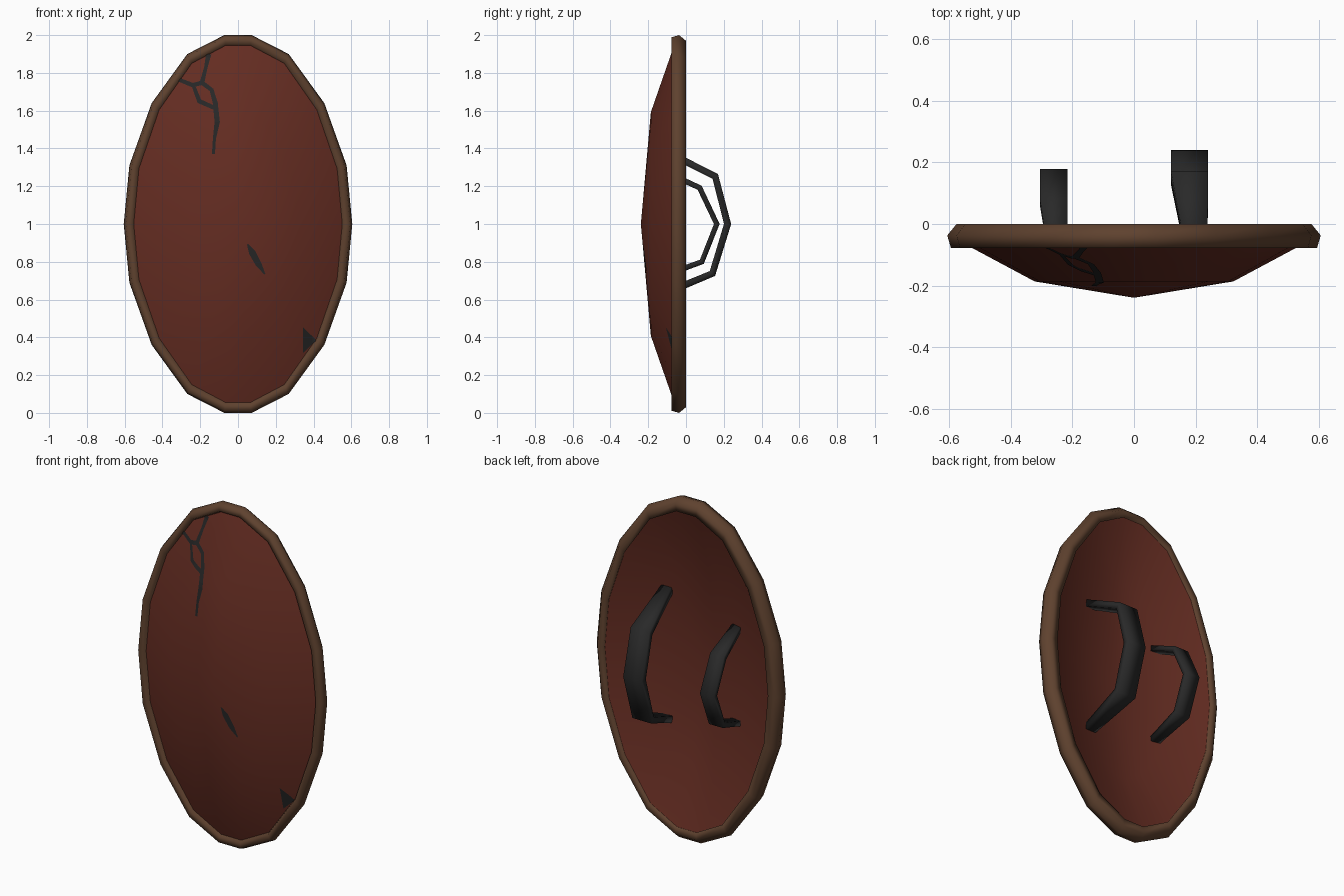
import bpy, bmesh, math
from mathutils import Vector
from mathutils.bvhtree import BVHTree

if "Cube" in bpy.data.objects:
    bpy.data.objects.remove(bpy.data.objects["Cube"])


def material(name, rgb):
    m = bpy.data.materials.new(name)
    m.diffuse_color = (*rgb, 1)
    m.use_nodes = True
    m.node_tree.nodes["Principled BSDF"].inputs["Base Color"].default_value = m.diffuse_color
    return m


RED = material("dark red paint", (0.130, 0.026, 0.016))
WOOD = material("brown rim", (0.114, 0.054, 0.028))
STRAP = material("black strap", (0.022, 0.022, 0.022))
CRACK = material("dark crack", (0.020, 0.020, 0.020))


def finish(name, bm, mat, angle=None, normals=True):
    if normals:
        bmesh.ops.recalc_face_normals(bm, faces=bm.faces)
    me = bpy.data.meshes.new(name)
    bm.to_mesh(me)
    bm.free()
    me.materials.append(mat)
    ob = bpy.data.objects.new(name, me)
    bpy.context.collection.objects.link(ob)
    if angle:
        bpy.ops.object.select_all(action='DESELECT')
        ob.select_set(True)
        bpy.context.view_layer.objects.active = ob
        bpy.ops.object.shade_smooth_by_angle(angle=math.radians(angle))
    return ob


def bridge(bm, a, b):
    for i in range(len(a)):
        j = (i + 1) % len(a)
        bm.faces.new((a[i], a[j], b[j], b[i]))


# 18-sided oval outline, one quarter mirrored twice
HX, HZ = 0.605, 1.0
quarter = [(0.575, 0.31), (0.457, 0.64), (0.268, 0.90), (0.072, 1.0)]
half = [(HX, 0)] + quarter + [(-x, z) for x, z in reversed(quarter)]
outline = half + [(-x, -z) for x, z in half]


def ring(bm, rx, rz, y):
    return [bm.verts.new((x * rx / HX, y, 1 + z * rz / HZ)) for x, z in outline]


# rim: profile of (inset, y) swept round the outline
profile = [(0, -0.037), (0.012, -0.078), (0.046, -0.078), (0.064, -0.04),
           (0.074, 0.0), (0.03, 0.0)]
bm = bmesh.new()
rings = [ring(bm, HX - d, HZ - d, y) for d, y in profile]
for k in range(len(rings)):
    bridge(bm, rings[k], rings[(k + 1) % len(rings)])
finish("rim", bm, WOOD, 120)

# domed board: front shell and shallower hollow back
bm = bmesh.new()


def shell(y_edge, y_mid, y_tip):
    edge = ring(bm, 0.552, 0.945, y_edge)
    mid = ring(bm, 0.322, 0.592, y_mid)
    tip = bm.verts.new((0, y_tip, 1))
    bridge(bm, edge, mid)
    for i in range(len(mid)):
        bm.faces.new((mid[i], mid[(i + 1) % len(mid)], tip))
    return edge


bridge(bm, shell(-0.063, -0.186, -0.239), shell(-0.002, -0.112, -0.162))
bm.normal_update()
tree = BVHTree.FromBMesh(bm)
finish("board", bm, RED, 50)


# surface damage: thin dark plates laid on the board
def on_board(x, z):
    hit = tree.ray_cast(Vector((x, -1, z)), Vector((0, 1, 0)))[0]
    return (x, (hit.y if hit else -0.066) - 0.002, z)


def crack(name, pts):
    """pts: (x, z, half width)"""
    bm = bmesh.new()
    rows = []
    for i, (x, z, w) in enumerate(pts):
        a, b = pts[max(i - 1, 0)], pts[min(i + 1, len(pts) - 1)]
        d = Vector((b[0] - a[0], b[1] - a[1])).normalized()
        rows.append((x - d.y * w, z + d.x * w, x + d.y * w, z - d.x * w))
    prev = None
    for r, s in zip(rows, rows[1:]):
        for k in range(5):
            t = k / 4
            q = [u + (v - u) * t for u, v in zip(r, s)]
            cur = (bm.verts.new(on_board(q[0], q[1])), bm.verts.new(on_board(q[2], q[3])))
            if prev and k:
                bm.faces.new((prev[0], prev[1], cur[1], cur[0]))
            prev = cur
    bm.normal_update()
    for f in bm.faces:
        if f.normal.y > 0:
            f.normal_flip()
    finish(name, bm, CRACK, normals=False)


crack("crack_main", [(-0.315, 1.765, 0.010), (-0.24, 1.735, 0.012), (-0.19, 1.748, 0.013),
                     (-0.14, 1.71, 0.011), (-0.12, 1.64, 0.013), (-0.11, 1.54, 0.014),
                     (-0.125, 1.45, 0.008), (-0.13, 1.37, 0.008)])
crack("crack_top", [(-0.155, 1.90, 0.014), (-0.17, 1.83, 0.009), (-0.19, 1.75, 0.012)])
crack("crack_loop", [(-0.235, 1.73, 0.009), (-0.205, 1.65, 0.013), (-0.125, 1.615, 0.011)])
crack("gash", [(0.05, 0.893, 0.003), (0.075, 0.85, 0.018), (0.11, 0.785, 0.016),
               (0.142, 0.735, 0.003)])
crack("edge_chip", [(0.345, 0.385, 0.067), (0.412, 0.385, 0.003)])


# straps: flat band swept along a bent (y, z) path, narrower at its ends
def strap(name, path, x_mid, w_mid, x_end, w_end, thick):
    bm = bmesh.new()
    prev = first = None
    for i, p in enumerate(path):
        end = i in (0, len(path) - 1)
        x, w = (x_end, w_end) if end else (x_mid, w_mid)
        a = Vector(path[max(i - 1, 0)])
        b = Vector(path[min(i + 1, len(path) - 1)])
        d = (b - a).normalized()
        n = Vector((-d.y, d.x)) * thick / 2
        cur = [bm.verts.new((x + sx * w / 2, p[0] + sn * n.x, p[1] + sn * n.y))
               for sx, sn in ((-1, -1), (1, -1), (1, 1), (-1, 1))]
        if prev:
            bridge(bm, prev, cur)
        else:
            first = cur
        prev = cur
    bm.faces.new(first)
    bm.faces.new(prev)
    finish(name, bm, STRAP, 120)


strap("arm_strap", [(-0.12, 1.39), (0.155, 1.252), (0.22, 1.0), (0.14, 0.738), (-0.12, 0.63)],
      0.18, 0.12, 0.205, 0.065, 0.038)
strap("hand_grip", [(-0.13, 1.285), (0.072, 1.192), (0.163, 1.0), (0.084, 0.80), (-0.13, 0.722)],
      -0.26, 0.09, -0.245, 0.055, 0.03)
